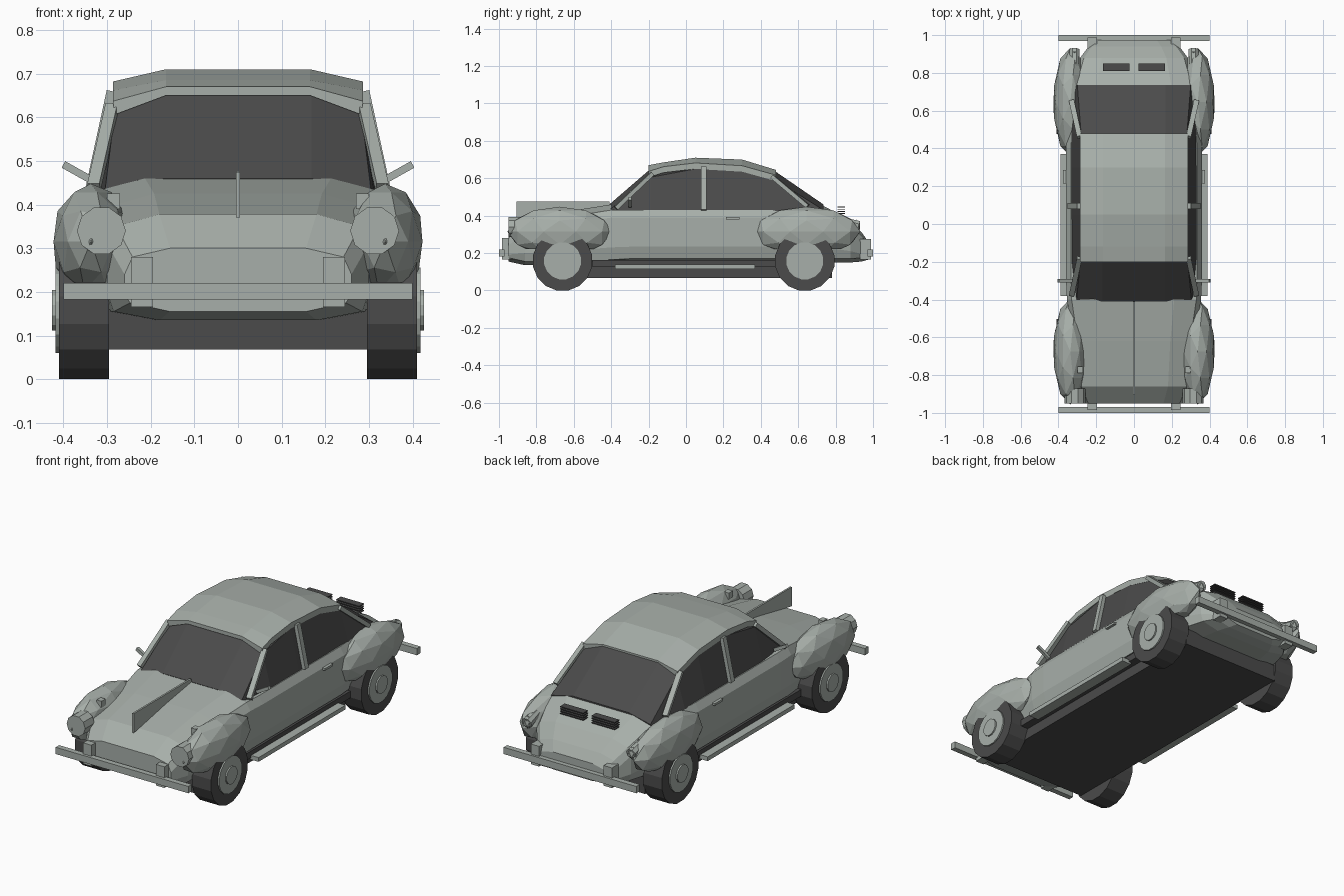
import bpy, bmesh, math
from mathutils import Vector, Matrix

cube = bpy.data.objects.get("Cube")
if cube:
    bpy.data.objects.remove(cube, do_unlink=True)


def material(name, rgb):
    m = bpy.data.materials.new(name)
    m.use_nodes = True
    m.diffuse_color = (*rgb, 1)
    m.node_tree.nodes["Principled BSDF"].inputs["Base Color"].default_value = (*rgb, 1)
    return m


PAINT = material("grey_green_paint", (0.39, 0.43, 0.40))
DARK = material("dark_grey", (0.07, 0.07, 0.07))


def finish(name, bm, mat):
    bmesh.ops.recalc_face_normals(bm, faces=bm.faces)
    me = bpy.data.meshes.new(name)
    bm.to_mesh(me)
    bm.free()
    me.materials.append(mat)
    ob = bpy.data.objects.new(name, me)
    bpy.context.collection.objects.link(ob)
    return ob


def box(name, lo, hi, mat=PAINT):
    bm = bmesh.new()
    lo, hi = Vector(lo), Vector(hi)
    bmesh.ops.create_cube(bm, size=1, matrix=Matrix.Translation((lo + hi) / 2)
                          @ Matrix.Diagonal((*(hi - lo), 1)))
    return finish(name, bm, mat)


def bar(name, a, b, width, depth, mat=PAINT):
    """Box beam running from a to b."""
    a, b = Vector(a), Vector(b)
    d = b - a
    bm = bmesh.new()
    bmesh.ops.create_cube(bm, size=1, matrix=Matrix.Translation((a + b) / 2)
                          @ d.to_track_quat('Z', 'Y').to_matrix().to_4x4()
                          @ Matrix.Diagonal((width, depth, d.length, 1)))
    return finish(name, bm, mat)


def cylinder(name, centre, r, depth, axis, sides, mat=PAINT, r2=None):
    bm = bmesh.new()
    bmesh.ops.create_cone(bm, cap_ends=True, segments=sides, radius1=r, radius2=r2 or r, depth=depth,
                          matrix=Matrix.Translation(centre)
                          @ Vector(axis).to_track_quat('Z', 'Y').to_matrix().to_4x4()
                          @ Matrix.Rotation(math.pi / sides, 4, 'Z'))
    return finish(name, bm, mat)


def loft(name, stations, section, mat):
    """Skin mirrored half sections (x, z) placed along y."""
    bm = bmesh.new()
    rings = []
    for y, *p in stations:
        half = section(*p)
        pts = half + [(-x, z) for x, z in reversed(half)]
        rings.append([bm.verts.new((x, y, z)) for x, z in pts])
    n = len(rings[0])
    for r, s in zip(rings, rings[1:]):
        for i in range(n):
            j = (i + 1) % n
            bm.faces.new((r[i], r[j], s[j], s[i]))
    bm.faces.new(rings[0])
    bm.faces.new(rings[-1])
    return finish(name, bm, mat)


def ellipsoid(name, centre, radii, subdiv, cut=None):
    bm = bmesh.new()
    bmesh.ops.create_icosphere(bm, subdivisions=subdiv, radius=1,
                               matrix=Matrix.Translation(centre) @ Matrix.Diagonal((*radii, 1)))
    if cut:
        bmesh.ops.bisect_plane(bm, geom=bm.verts[:] + bm.edges[:] + bm.faces[:],
                               plane_co=(0, 0, cut), plane_no=(0, 0, -1), clear_outer=True)
        bmesh.ops.holes_fill(bm, edges=[e for e in bm.edges if e.is_boundary])
    return finish(name, bm, PAINT)


# Lower body: y, half width, bottom, shoulder, crown
def body_section(w, zb, zs, zt):
    return [(.6 * w, zb), (.95 * w, zb + .02), (w, zb + .3 * (zs - zb)),
            (w, zs - .04), (.93 * w, zs), (.6 * w, zt)]


loft("body", [(-.95, .26, .155, .28, .30), (-.86, .30, .135, .35, .378),
              (-.62, .32, .135, .395, .425), (-.40, .355, .145, .43, .46),
              (-.30, .36, .15, .43, .44), (.40, .36, .15, .43, .44),
              (.73, .33, .15, .425, .455), (.88, .285, .15, .35, .375),
              (.94, .24, .155, .29, .31), (.975, .20, .165, .245, .26)], body_section, PAINT)
box("floor_pan", (-.30, -.78, .068), (.30, .78, .16), DARK)
box("sill_band", (-.345, -.50, .125), (.345, .50, .162), DARK)

# Cabin glass and roof: y, belt half width, roof half width, edge height, crown height
cabin = [(-.41, .315, .305, .43, .46), (-.19, .335, .283, .605, .65), (.05, .335, .283, .65, .69),
         (.30, .335, .283, .64, .68), (.48, .335, .28, .59, .635), (.735, .315, .30, .43, .46)]
loft("cabin_glass", cabin, lambda wb, wr, ze, zt: [(wb, .41), (wr, ze), (.168, zt)], DARK)
loft("roof", [(-.20, .605, .65), (-.12, .63, .665), (.05, .65, .69),
              (.30, .635, .68), (.48, .585, .625)],
     lambda ze, zt: [(.165, zt), (.285, ze), (.286, ze + .032), (.165, zt + .02)], PAINT)

# Centre hood fin
loft("hood_fin", [(-.905, .37, .475), (-.41, .455, .476)],
     lambda a, b: [(.005, a), (.005, b)], PAINT)

# Bumpers
for end, s in (("front", -1), ("rear", 1)):
    y = sorted((s * .97, s * 1.0))
    box(end + "_bumper", (-.40, y[0], .183), (.40, y[1], .22))

# Parts on both sides
for side, s in (("left", 1), ("right", -1)):
    def sbox(name, x, y, z, mat=PAINT):
        xs = sorted((s * x[0], s * x[1]))
        box(f"{side}_{name}", (xs[0], y[0], z[0]), (xs[1], y[1], z[1]), mat)

    for end, y, fy, ry in (("front", -.66, -.675, .28), ("rear", .635, .645, .287)):
        tag = f"{side}_{end}"
        cylinder(tag + "_tire", (s * .3525, y, .158), .161, .115, (s, 0, 0), 16, DARK)
        cylinder(tag + "_wheel_disc", (s * .40, y, .158), .10, .036, (s, 0, 0), 16)
        cylinder(tag + "_hub_cap", (s * .405, y, .158), .048, .042, (s, 0, 0), 12)
        ellipsoid(tag + "_fender", (s * .337, fy, .315), (.09, ry, .133), 2, .222)
    sbox("front_overrider", (.195, .245), (-.985, -.91), (.165, .28))
    sbox("rear_overrider", (.195, .245), (.93, .988), (.165, .275))
    sbox("running_board", (.33, .39), (-.38, .37), (.115, .138))
    sbox("door_handle", (.355, .375), (.215, .285), (.38, .392))
    sbox("turn_signal", (.27, .30), (-.79, -.755), (.39, .425))

    # Lamps
    cylinder(side + "_headlight", (s * .313, -.91, .34), .056, .08, (0, -1, 0), 10)
    cylinder(side + "_tail_lamp_housing", (s * .315, .87, .36), .022, .11, (0, 1, -.3), 8, r2=.03)
    ellipsoid(side + "_tail_lamp", (s * .315, .91, .345), (.028, .025, .035), 1)

    # Window pillars and mirror
    bar(side + "_front_pillar", (s * .33, -.375, .44), (s * .288, -.18, .625), .028, .022)
    bar(side + "_middle_pillar", (s * .34, .095, .43), (s * .29, .095, .66), .03, .022)
    bar(side + "_rear_pillar", (s * .33, .65, .45), (s * .288, .46, .61), .028, .022)
    bar(side + "_mirror", (s * .325, -.30, .45), (s * .40, -.30, .492), .017, .017)

    # Rear deck louvers
    for i in range(4):
        z = .408 + .012 * i
        sbox(f"louver_{i + 1}", (.025, .165), (.81, .85), (z, z + .005), DARK)
